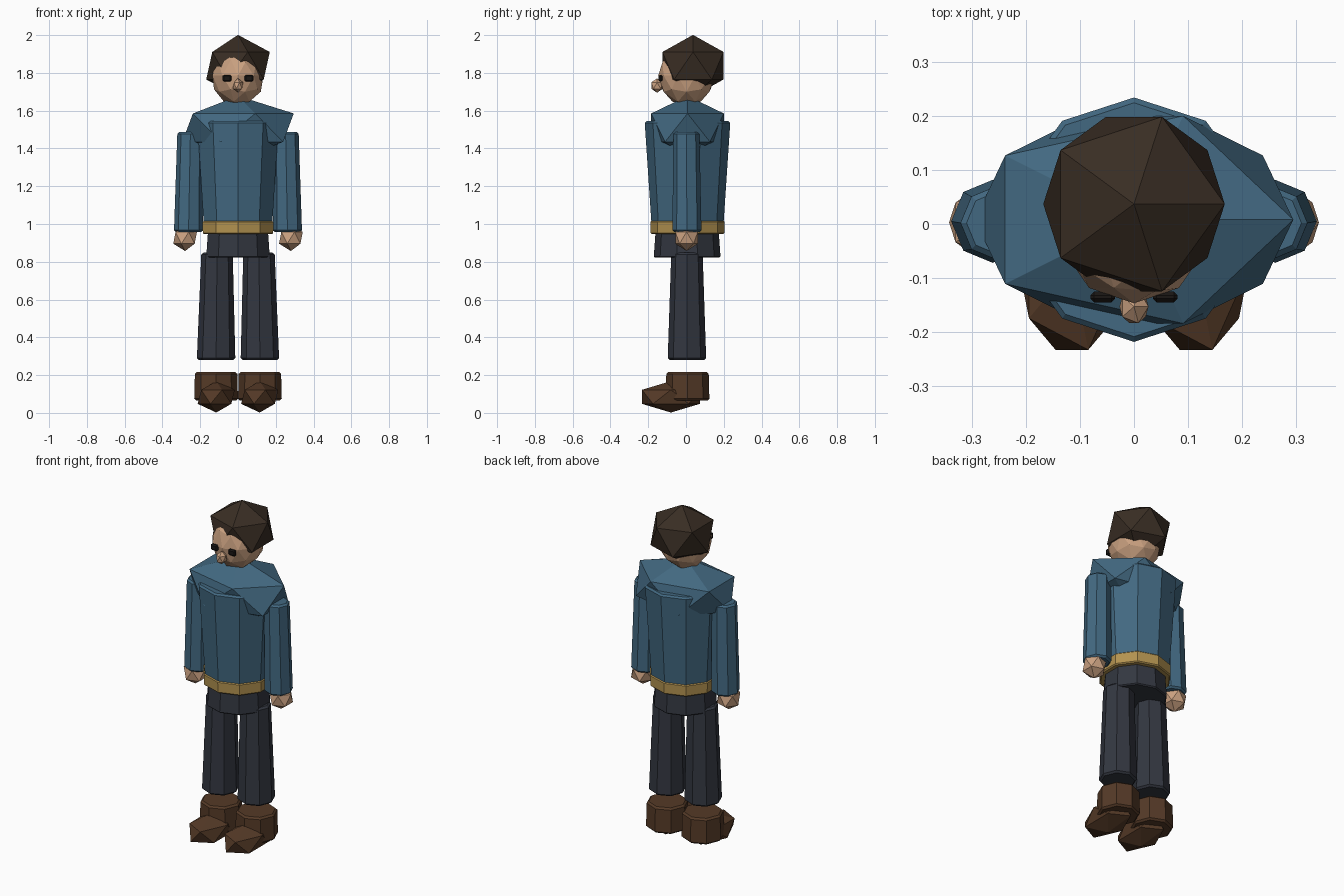
import bpy, bmesh, math

if "Cube" in bpy.data.objects:
    bpy.data.objects.remove(bpy.data.objects["Cube"])

def material(name, rgb):
    m = bpy.data.materials.new(name)
    m.diffuse_color = (*rgb, 1)
    m.use_nodes = True
    m.node_tree.nodes["Principled BSDF"].inputs["Base Color"].default_value = m.diffuse_color
    return m

COAT = material("coat_blue", (0.055, 0.14, 0.22))
SKIN = material("skin", (0.60, 0.36, 0.22))
HAIR = material("hair_brown", (0.04, 0.026, 0.017))
CLOTH = material("trouser_grey", (0.033, 0.038, 0.052))
GOLD = material("belt_gold", (0.45, 0.29, 0.08))
BOOT = material("boot_brown", (0.09, 0.042, 0.02))
DARK = material("eye_dark", (0.01, 0.008, 0.007))

def finish(bm, name, mat, bevel=0):
    bmesh.ops.recalc_face_normals(bm, faces=bm.faces)
    me = bpy.data.meshes.new(name)
    bm.to_mesh(me)
    bm.free()
    me.materials.append(mat)
    ob = bpy.data.objects.new(name, me)
    bpy.context.collection.objects.link(ob)
    if bevel:
        mod = ob.modifiers.new("bevel", 'BEVEL')
        mod.width = bevel
        mod.segments = 1
        mod.limit_method = 'ANGLE'
        mod.angle_limit = math.radians(60)
    return ob

def tube(name, mat, sides, bottom, top, bevel=0.01):
    """Capped prism between two rings given as (x, y, z, radius)."""
    bm = bmesh.new()
    rings = []
    for x, y, z, r in (bottom, top):
        angles = [math.tau * i / sides for i in range(sides)]
        rings.append([bm.verts.new((x + r * math.sin(a), y + r * math.cos(a), z)) for a in angles])
    for i in range(sides):
        j = (i + 1) % sides
        bm.faces.new((rings[0][i], rings[0][j], rings[1][j], rings[1][i]))
    for ring in rings:
        bm.faces.new(ring)
    return finish(bm, name, mat, bevel)

def gem(name, mat, centre, radii, subdivisions=1):
    """Stretched icosphere with flat faces."""
    bm = bmesh.new()
    bmesh.ops.create_icosphere(bm, subdivisions=subdivisions, radius=1)
    bmesh.ops.scale(bm, vec=radii, verts=bm.verts)
    bmesh.ops.translate(bm, vec=centre, verts=bm.verts)
    return finish(bm, name, mat)

def block(name, mat, centre, size, bevel):
    bm = bmesh.new()
    bmesh.ops.create_cube(bm, size=1)
    bmesh.ops.scale(bm, vec=size, verts=bm.verts)
    bmesh.ops.translate(bm, vec=centre, verts=bm.verts)
    return finish(bm, name, mat, bevel)

# Head
gem("head", SKIN, (0, 0.003, 1.785), (0.142, 0.15, 0.161), 2)
gem("hair", HAIR, (0, 0.037, 1.838), (0.188, 0.19, 0.163))
gem("nose", SKIN, (0, -0.153, 1.733), (0.03, 0.036, 0.038))

# Body
gem("shoulders", COAT, (0, 0.008, 1.51), (0.33, 0.226, 0.168))
tube("torso", COAT, 10, (0, 0.008, 0.96, 0.188), (0, 0.008, 1.545, 0.227))
tube("belt", GOLD, 10, (0, 0.008, 0.947, 0.196), (0, 0.008, 1.017, 0.197), 0.006)
tube("hips", CLOTH, 10, (0, 0.006, 0.822, 0.177), (0, 0.006, 0.99, 0.165), 0.006)

# Paired parts
for side, s in (("left", -1), ("right", 1)):
    block(side + "_eye", DARK, (s * 0.058, -0.135, 1.772), (0.046, 0.02, 0.036), 0.007)
    tube(side + "_arm", COAT, 8, (s * 0.262, 0.005, 0.957, 0.077), (s * 0.252, 0.002, 1.487, 0.069))
    gem(side + "_hand", SKIN, (s * 0.28, 0.003, 0.927), (0.07, 0.07, 0.07))
    tube(side + "_leg", CLOTH, 8, (s * 0.116, 0.005, 0.28, 0.102), (s * 0.111, 0.005, 0.848, 0.083))
    tube(side + "_boot", BOOT, 8, (s * 0.116, 0.008, 0.065, 0.116), (s * 0.116, 0.008, 0.217, 0.112))
    gem(side + "_toe", BOOT, (s * 0.115, -0.08, 0.085), (0.11, 0.18, 0.083))
